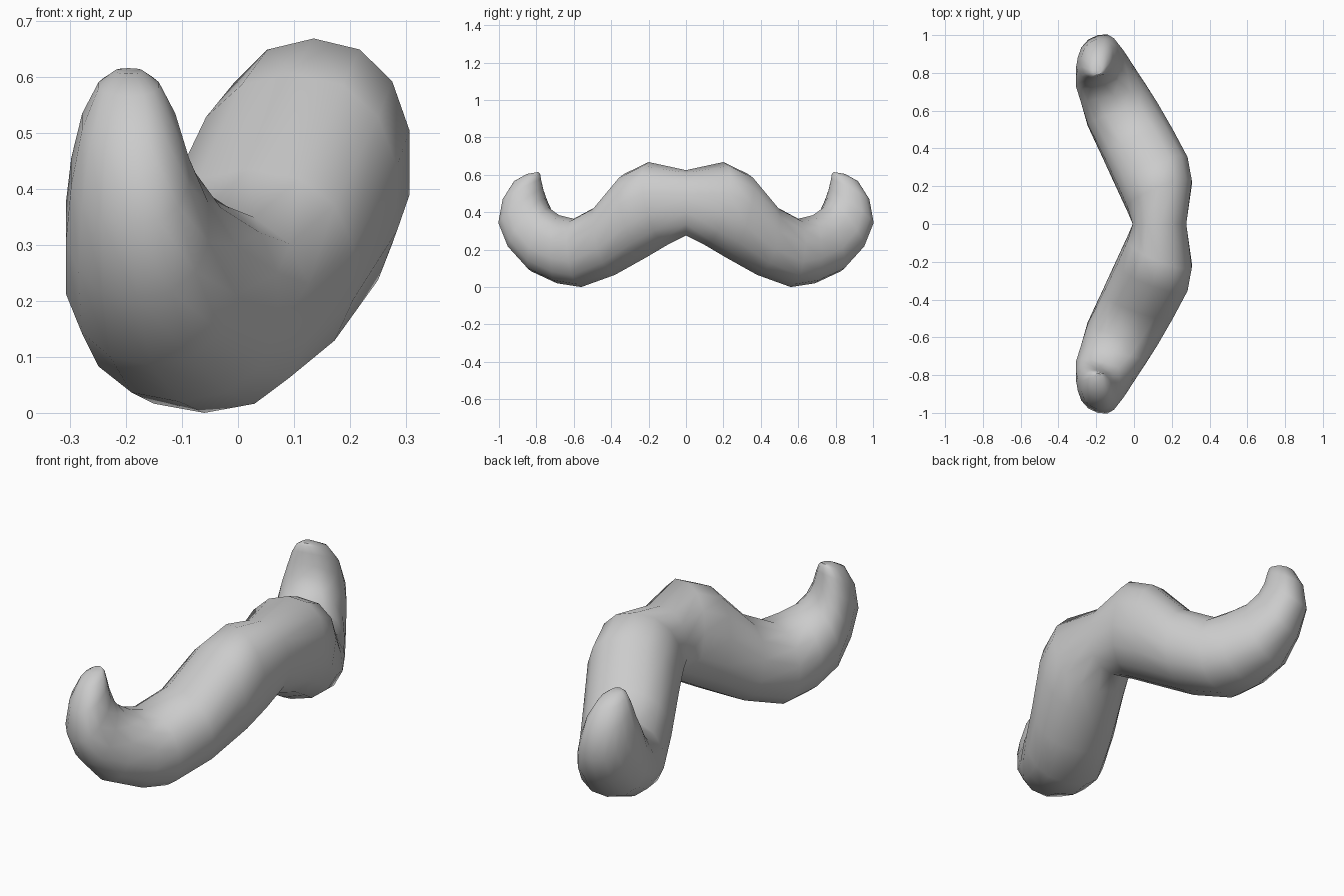
import bpy, bmesh, math
from mathutils import Vector

if "Cube" in bpy.data.objects:
    bpy.data.objects.remove(bpy.data.objects["Cube"])

SIDES = 14
# One half of the moustache, centre to tip. Each cross-section is given by
# top (y, z), bottom (y, z), outer (x, y) and inner (x, y) points.
SECTIONS = [
    ((0.00, 0.63), (0.00, 0.28), (0.28, 0.00), (-0.01, 0.00)),
    ((0.20, 0.673), (0.10, 0.23), (0.31, 0.20), (-0.04, 0.06)),
    ((0.33, 0.61), (0.21, 0.165), (0.288, 0.33), (-0.095, 0.19)),
    ((0.47, 0.44), (0.38, 0.07), (0.21, 0.49), (-0.17, 0.36)),
    ((0.60, 0.37), (0.56, 0.005), (0.13, 0.64), (-0.25, 0.53)),
    ((0.68, 0.39), (0.69, 0.025), (0.075, 0.72), (-0.285, 0.64)),
    ((0.735, 0.43), (0.83, 0.09), (0.0, 0.83), (-0.31, 0.74)),
    ((0.755, 0.48), (0.94, 0.21), (-0.05, 0.89), (-0.31, 0.80)),
    ((0.765, 0.53), (1.00, 0.34), (-0.085, 0.91), (-0.30, 0.85)),
    ((0.775, 0.58), (0.98, 0.47), (-0.11, 0.90), (-0.28, 0.86)),
    ((0.78, 0.61), (0.92, 0.57), (-0.14, 0.86), (-0.25, 0.84)),
    ((0.79, 0.62), (0.85, 0.61), (-0.17, 0.82), (-0.22, 0.82)),
]


def soft(t):
    """Slightly squared-off ellipse coordinate."""
    return math.copysign(abs(t) ** 0.9, t)


bm = bmesh.new()
rings = []
for top, bottom, outer, inner in SECTIONS:
    cx = (outer[0] + inner[0]) / 2
    centre = Vector((cx, (top[0] + bottom[0]) / 2, (top[1] + bottom[1]) / 2))
    up = Vector((0, top[0] - bottom[0], top[1] - bottom[1])) / 2
    side = Vector((outer[0] - inner[0], outer[1] - inner[1], 0)) / 2
    ring = []
    for i in range(SIDES):
        a = 2 * math.pi * i / SIDES
        ring.append(bm.verts.new(centre + up * soft(math.cos(a)) + side * soft(math.sin(a))))
    rings.append(ring)

# Skin between neighbouring sections, then close the tip
for r0, r1 in zip(rings, rings[1:]):
    for i in range(SIDES):
        j = (i + 1) % SIDES
        bm.faces.new((r0[i], r0[j], r1[j], r1[i]))
bm.faces.new(rings[-1])

# Mirror to the other half
half = bm.verts[:] + bm.edges[:] + bm.faces[:]
copy = bmesh.ops.duplicate(bm, geom=half)["geom"]
for v in copy:
    if isinstance(v, bmesh.types.BMVert):
        v.co.y = -v.co.y
bmesh.ops.remove_doubles(bm, verts=bm.verts[:], dist=0.0005)
bmesh.ops.recalc_face_normals(bm, faces=bm.faces[:])

# Rest on the ground
low = min(v.co.z for v in bm.verts)
for v in bm.verts:
    v.co.z -= low

mesh = bpy.data.meshes.new("moustache")
bm.to_mesh(mesh)
bm.free()
obj = bpy.data.objects.new("moustache", mesh)
bpy.context.collection.objects.link(obj)
bpy.context.view_layer.objects.active = obj
obj.select_set(True)
bpy.ops.object.shade_smooth_by_angle(angle=math.radians(50))
